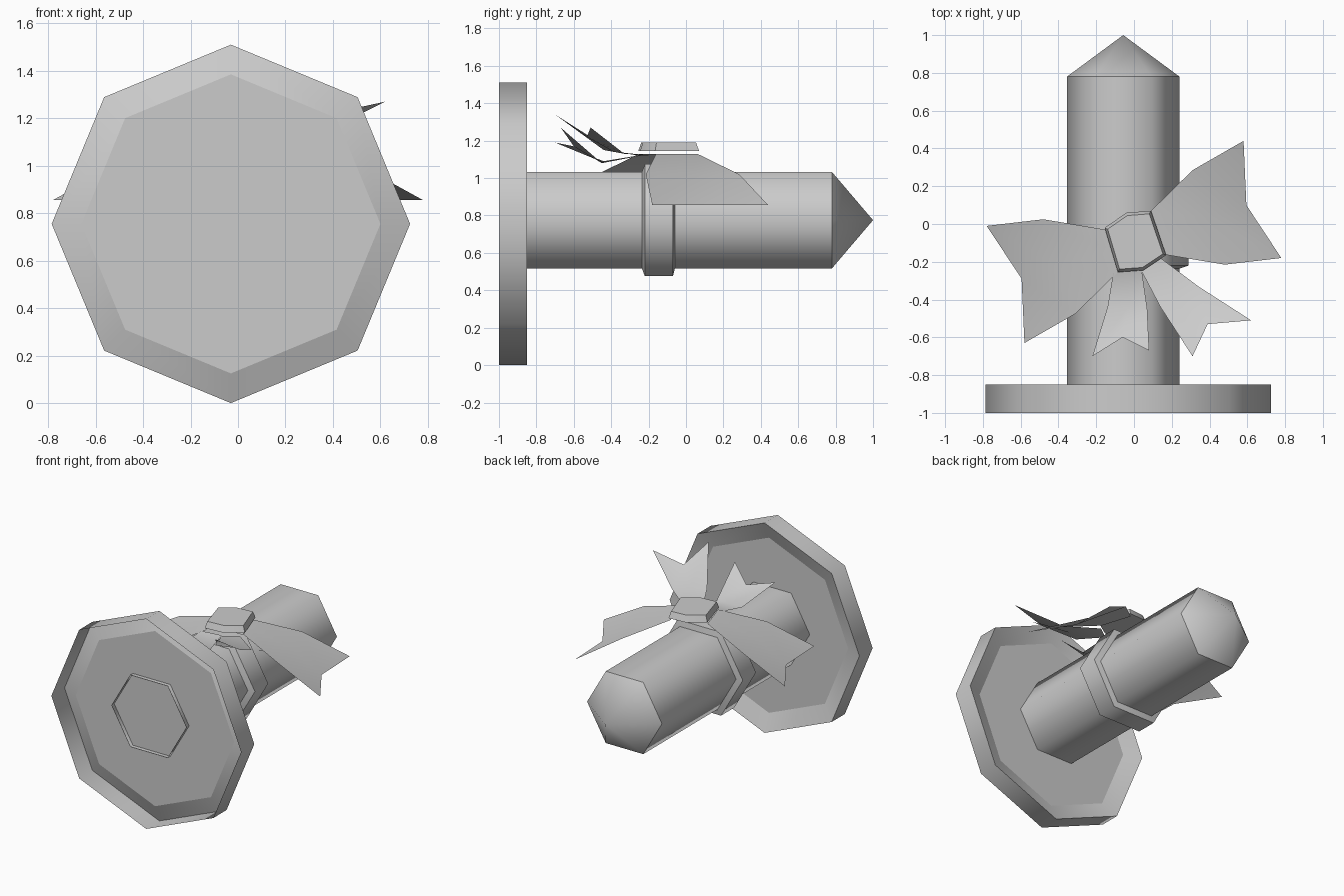
import bpy, bmesh, math
from mathutils import Vector

old = bpy.data.objects.get("Cube")
if old:
    bpy.data.objects.remove(old, do_unlink=True)

grey = bpy.data.materials.new("plain_grey")
grey.use_nodes = True
grey.diffuse_color = (0.6, 0.6, 0.6, 1)
grey.node_tree.nodes["Principled BSDF"].inputs["Base Color"].default_value = (0.6, 0.6, 0.6, 1)


def finish(name, bm):
    mesh = bpy.data.meshes.new(name)
    for f in bm.faces:
        f.smooth = True
    bm.to_mesh(mesh)
    bm.free()
    mesh.materials.append(grey)
    obj = bpy.data.objects.new(name, mesh)
    bpy.context.collection.objects.link(obj)
    return obj


def turned(name, profile, sides, cx, cz):
    """Revolve (y, radius) points about the y axis; each band keeps crisp ends."""
    bm = bmesh.new()
    for start, end in zip(profile, profile[1:]):
        rings = []
        for y, r in (start, end):
            angles = [math.tau * k / sides for k in range(sides)]
            rings.append([bm.verts.new((cx + r * math.cos(a), y, cz + r * math.sin(a))) for a in angles])
        a, b = rings
        for k in range(sides):
            n = (k + 1) % sides
            bm.faces.new((a[k], b[k], b[n], a[n]))
        bmesh.ops.remove_doubles(bm, verts=a + b, dist=1e-5)
    return finish(name, bm)


def ribbon(name, side_a, side_b, notch):
    """Sheet between two edge lines, with a V notch in its far end."""
    bm = bmesh.new()
    a = [Vector(p) for p in side_a]
    b = [Vector(p) for p in side_b]
    mid = [(p + q) / 2 for p, q in zip(a, b)]
    mid[-1] = Vector(notch)
    rows = [[bm.verts.new(p) for p in line] for line in (a, mid, b)]
    for r, s in zip(rows, rows[1:]):
        for k in range(len(r) - 1):
            bm.faces.new((r[k], s[k], s[k + 1], r[k + 1]))
    bm.normal_update()
    if sum(f.normal.z for f in bm.faces) < 0:
        bmesh.ops.reverse_faces(bm, faces=bm.faces)
    return finish(name, bm)


# Octagonal head: open rim with a shallow raised dish inside
turned("head_rim", [(-1, 0.755), (-0.85, 0.755)], 8, -0.03, 0.755)
turned("head_dish", [(-0.9, 0), (-0.9, 0.63), (-0.85, 0.755)], 8, -0.03, 0.755)

# Six-sided shaft with pointed end, and the collar around it
turned("shaft", [(-0.93, 0.298), (0.78, 0.298), (1, 0)], 6, -0.057, 0.775)
turned("collar", [(-0.235, 0.3), (-0.22, 0.346), (-0.07, 0.346), (-0.06, 0.3)], 6, -0.057, 0.775)

# Bow loops: the second is the first turned half way round the knot
loop_a = [(0.08, 0.06, 1.13), (0.31, 0.285, 1.02), (0.58, 0.44, 0.855)]
loop_b = [(0.15, -0.16, 1.13), (0.48, -0.215, 1.02), (0.78, -0.18, 0.855)]
loop_notch = (0.595, 0.1, 0.855)


def half_turn(p):
    return (-p[0], -0.19 - p[1], p[2])


ribbon("left_bow_loop", loop_a, loop_b, loop_notch)
ribbon("right_bow_loop", [half_turn(p) for p in loop_a],
       [half_turn(p) for p in loop_b], half_turn(loop_notch))

# Bow tails, curling upward toward the head
ribbon("left_bow_tail",
       [(0.14, -0.18, 1.12), (0.34, -0.33, 1.13), (0.62, -0.51, 1.27)],
       [(0.04, -0.25, 1.12), (0.14, -0.44, 1.15), (0.31, -0.70, 1.34)], (0.39, -0.53, 1.22))
ribbon("right_bow_tail",
       [(0.04, -0.24, 1.12), (0.07, -0.45, 1.08), (0.08, -0.67, 1.27)],
       [(-0.11, -0.26, 1.12), (-0.14, -0.44, 1.09), (-0.22, -0.70, 1.19)], (-0.06, -0.6, 1.17))

# Knot: tapered six-sided pad
outline = [(-0.155, -0.02), (-0.085, -0.255), (0.05, -0.245),
           (0.17, -0.165), (0.09, 0.07), (-0.04, 0.06)]
bm = bmesh.new()
low = [bm.verts.new((x, y, 1.145)) for x, y in outline]
high = [bm.verts.new((x * 0.9, -0.095 + (y + 0.095) * 0.9, 1.19)) for x, y in outline]
bm.faces.new(high)
bm.faces.new(low[::-1])
for k in range(6):
    n = (k + 1) % 6
    bm.faces.new((low[k], low[n], high[n], high[k]))
knot = finish("bow_knot", bm)
bpy.ops.object.select_all(action="DESELECT")
knot.select_set(True)
bpy.context.view_layer.objects.active = knot
bpy.ops.object.shade_smooth_by_angle(angle=math.radians(30))
